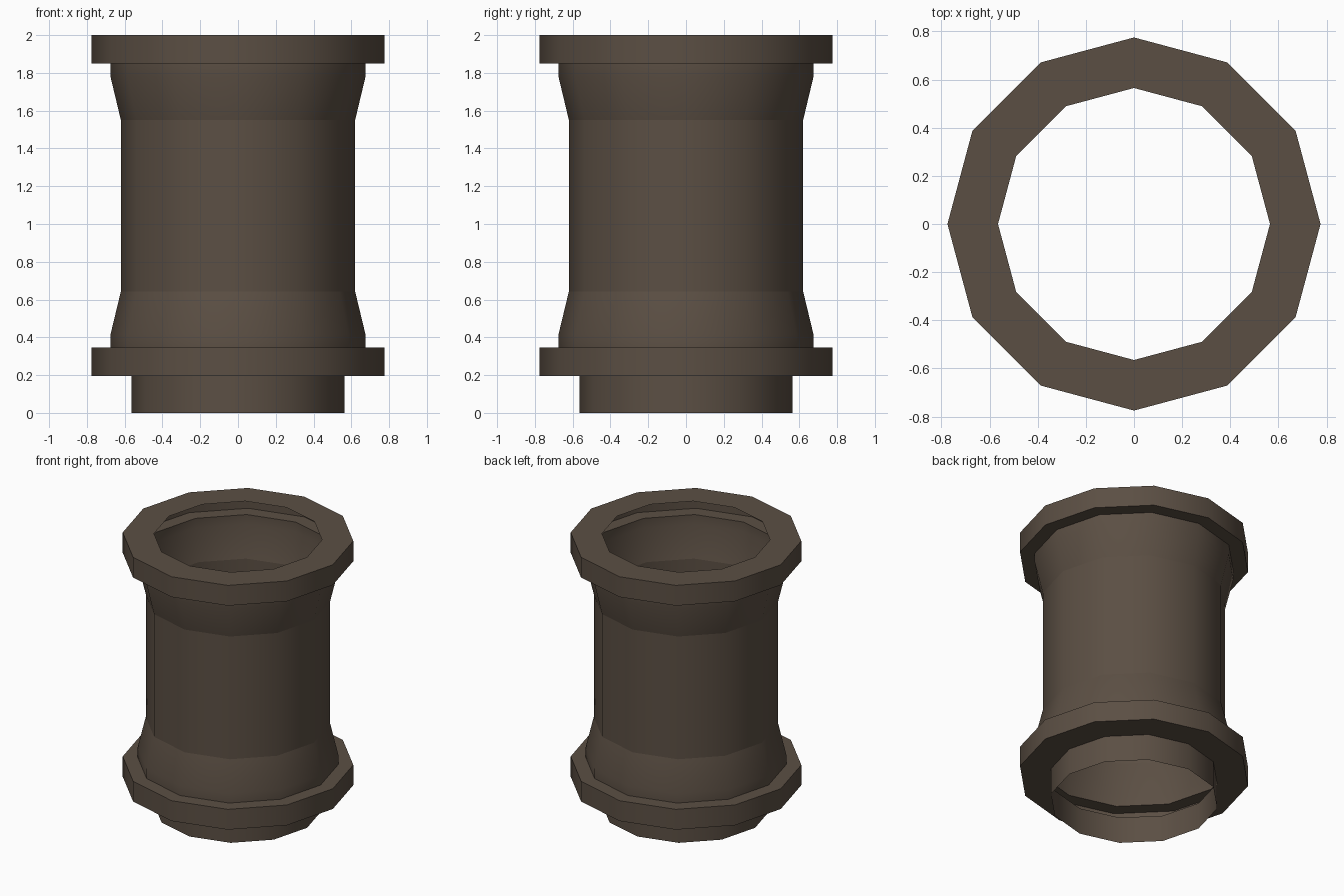
import bpy, bmesh, math

if "Cube" in bpy.data.objects:
    bpy.data.objects.remove(bpy.data.objects["Cube"])

SIDES = 12

# One flat colour for the whole pipe
mat = bpy.data.materials.new("dark brown metal")
mat.diffuse_color = (0.105, 0.078, 0.057, 1.0)
mat.use_nodes = True
mat.node_tree.nodes["Principled BSDF"].inputs["Base Color"].default_value = mat.diffuse_color


def lathe(name, profile):
    """Revolve an open (radius, z) profile into a thin 12-sided shell."""
    bm = bmesh.new()
    rings = []
    for r, z in profile:
        rings.append([bm.verts.new((r * math.cos(2 * math.pi * i / SIDES),
                                    r * math.sin(2 * math.pi * i / SIDES), z))
                      for i in range(SIDES)])
    for low, high in zip(rings, rings[1:]):
        for i in range(SIDES):
            j = (i + 1) % SIDES
            bm.faces.new((low[i], low[j], high[j], high[i]))
    mesh = bpy.data.meshes.new(name)
    bm.to_mesh(mesh)
    bm.free()
    mesh.materials.append(mat)
    obj = bpy.data.objects.new(name, mesh)
    bpy.context.collection.objects.link(obj)
    bpy.context.view_layer.objects.active = obj
    obj.select_set(True)
    bpy.ops.object.shade_smooth_by_angle(angle=math.radians(40))
    obj.select_set(False)
    return obj


# Spigot at the bottom, open underneath
lathe("spigot", [(0.565, 0.0), (0.565, 0.195)])

# Lower flange with hollow inside
lathe("lower_flange", [(0.565, 0.195), (0.775, 0.195), (0.775, 0.345), (0.675, 0.345)])

# Lower collar tapering into the barrel
lathe("lower_collar", [(0.675, 0.345), (0.675, 0.415), (0.62, 0.643)])

# Straight barrel
lathe("barrel", [(0.62, 0.643), (0.62, 1.55)])

# Upper collar flaring out
lathe("upper_collar", [(0.62, 1.55), (0.675, 1.78), (0.675, 1.85)])

# Upper flange with open mouth
lathe("upper_flange", [(0.675, 1.85), (0.775, 1.85), (0.775, 2.0), (0.565, 2.0)])
